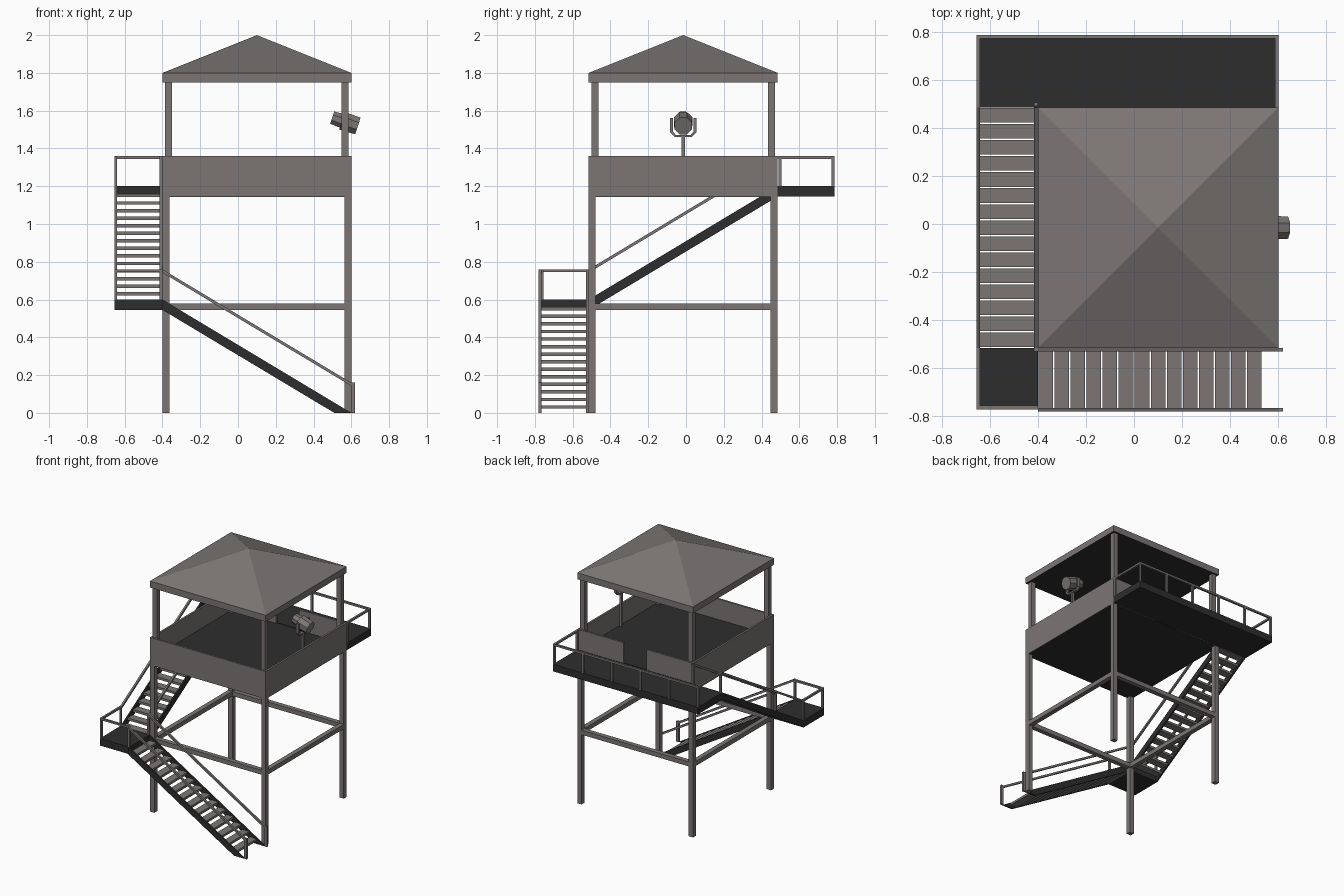
import bpy, bmesh, math
from mathutils import Matrix, Vector

if "Cube" in bpy.data.objects:
    bpy.data.objects.remove(bpy.data.objects["Cube"])


def material(name, rgb):
    m = bpy.data.materials.new(name)
    m.diffuse_color = (*rgb, 1)
    m.use_nodes = True
    m.node_tree.nodes["Principled BSDF"].inputs["Base Color"].default_value = m.diffuse_color
    return m


GREY = material("warm_grey", (0.2, 0.182, 0.175))
DARK = material("dark_deck", (0.027, 0.027, 0.027))


def finish(name, bm, mat=GREY):
    bmesh.ops.recalc_face_normals(bm, faces=bm.faces)
    me = bpy.data.meshes.new(name)
    bm.to_mesh(me)
    bm.free()
    me.materials.append(mat)
    ob = bpy.data.objects.new(name, me)
    bpy.context.collection.objects.link(ob)
    return ob


def add_box(bm, x0, x1, y0, y1, z0, z1):
    m = Matrix.Translation(((x0 + x1) / 2, (y0 + y1) / 2, (z0 + z1) / 2)) \
        @ Matrix.Diagonal((abs(x1 - x0), abs(y1 - y0), abs(z1 - z0), 1))
    bmesh.ops.create_cube(bm, size=1, matrix=m)


def boxes(name, items, mat=GREY):
    bm = bmesh.new()
    for b in items:
        add_box(bm, *b)
    return finish(name, bm, mat)


def add_prism(bm, profile, v0, v1, to_world):
    """Extrude a (u, z) profile across v0..v1."""
    vs = [bm.verts.new(to_world(u, v0, z)) for u, z in profile]
    face = bm.faces.new(vs)
    ext = bmesh.ops.extrude_face_region(bm, geom=[face])["geom"]
    shift = to_world(0, v1, 0) - to_world(0, v0, 0)
    bmesh.ops.translate(bm, vec=shift, verts=[g for g in ext if isinstance(g, bmesh.types.BMVert)])


# Main sizes
X0, X1, Y0, Y1 = -0.40, 0.60, -0.515, 0.485
CX, CY = 0.10, -0.015
FLOOR, TOP, BASE = 1.20, 1.36, 1.145
XL, YB, YF = -0.655, 0.785, -0.77     # outer edges of stairs and balcony
R = 0.015                             # rail thickness
P = 0.037                             # post thickness


def corner_posts(name, inset, z0, z1):
    items = []
    for xa, xb in ((X0 + inset, X0 + inset + P), (X1 - inset - P, X1 - inset)):
        for ya, yb in ((Y0 + inset, Y0 + inset + P), (Y1 - inset - P, Y1 - inset)):
            items.append((xa, xb, ya, yb, z0, z1))
    boxes(name, items)


# Tower frame
corner_posts("legs", 0, 0, BASE)
corner_posts("roof_posts", 0.014, FLOOR, 1.76)
boxes("leg_braces",
      [(X0 + P, X1 - P, y, y + P, 0.545, 0.58) for y in (Y0, Y1 - P)] +
      [(x, x + P, Y0 + P, Y1 - P, 0.545, 0.58) for x in (X0, X1 - P)])

# Cabin floor and parapet, with a doorway in the back wall
T = 0.015
boxes("cabin_floor", [(X0 + 0.005, X1 - 0.005, Y0 + 0.005, Y1 - 0.005, BASE - 0.001, FLOOR)], DARK)
boxes("cabin_walls", [
    (X0, X1, Y0, Y0 + T, BASE, TOP),
    (X0, X0 + T, Y0 + T, Y1 - T, BASE, TOP),
    (X1 - T, X1, Y0 + T, Y1 - T, BASE, TOP),
    (X0, 0.0, Y1 - T, Y1, BASE, TOP),
    (0.2, X1, Y1 - T, Y1, BASE, TOP)])

# Hip roof with dark ceiling
bm = bmesh.new()
add_box(bm, X0, X1, Y0, Y1, 1.75, 1.80)
top = max(bm.faces, key=lambda f: f.calc_center_median().z)
bmesh.ops.poke(bm, faces=[top])
max(bm.verts, key=lambda v: len(v.link_edges) == 4 and v.co.z > 1.79
    and abs(v.co.x - CX) < 0.01).co.z = 2.0
roof = finish("roof", bm)
roof.data.materials.append(DARK)
for p in roof.data.polygons:
    if p.normal.z < -0.9:
        p.material_index = 1

# Balcony and stair landing decks
boxes("balcony_deck", [(XL, X1, Y1, YB, BASE, FLOOR)], DARK)
boxes("stair_landing", [(XL, X0, YF, Y0, 0.545, 0.60)], DARK)

# Balcony railing
xs = [XL + (X1 - R - XL) * i / 5 for i in range(6)]
rail = [(XL, X1, YB - R, YB, TOP - R, TOP)]
rail += [(x, x + R, YB - R, YB, FLOOR, TOP - R) for x in xs]
for x in (XL, X1 - R):
    rail.append((x, x + R, Y1, YB - R, TOP - R, TOP))
    rail.append((x, x + R, Y1 + 0.005, Y1 + 0.005 + R, FLOOR, TOP - R))
rail.append((X0 - R, X0, Y1 + 0.005, Y1 + 0.005 + R, FLOOR, TOP))
boxes("balcony_railing", rail)

# Landing railing
LZ = 0.76
boxes("landing_railing", [
    (XL, X0, YF, YF + R, LZ - R, LZ),
    (XL, XL + R, YF + R, Y0, LZ - R, LZ),
    (XL, XL + R, YF, YF + R, 0.60, LZ - R),
    (X0 - R, X0, YF, YF + R, 0.60, LZ - R),
    (XL, XL + R, Y0 - R, Y0, 0.60, LZ - R),
    (X0 - R, X0, Y0 - R, Y0, 0.60, LZ)])


def flight(name, to_world, z_top, v0, v1, n, on_ground):
    """Flight one unit long, dropping 0.6; u runs downhill, v across."""
    z_end = z_top - 0.6
    bm = bmesh.new()
    low = [(0.91, 0.0), (0, 0.545)] if on_ground else [(1, z_end - 0.055), (0, z_top - 0.055)]
    for v in (v0, v1 - 0.012):
        add_prism(bm, [(0, z_top), (1, z_end)] + low, v, v + 0.012, to_world)
    finish(name + "_stringers", bm, DARK)

    bm = bmesh.new()
    for i in range(1, n + 1):
        a, b, z = (i - 1) / 15 + 0.003, i / 15 - 0.003, z_top - 0.04 * i
        add_prism(bm, [(a, z), (b, z), (b, z - 0.018), (a, z - 0.018)], v0 + 0.012, v1 - 0.012, to_world)
    finish(name + "_treads", bm)

    bm = bmesh.new()
    for v in (v0, v1 - R):
        a, b = z_top + 0.16, z_end + 0.16
        add_prism(bm, [(0, a), (1.01, b - 0.006), (1.01, b - 0.024), (0, a - 0.018)], v, v + R, to_world)
        if on_ground:
            add_prism(bm, [(1.0, 0), (1.02, 0), (1.02, b), (1.0, b)], v, v + R, to_world)
    finish(name + "_handrails", bm)


flight("lower_stairs", lambda u, v, z: Vector((X0 + u, v, z)), 0.60, -0.78, Y0, 14, True)
flight("upper_stairs", lambda u, v, z: Vector((v, Y1 - u, z)), FLOOR, XL, X0, 15, False)

# Searchlight: eight-sided housing tilted downwards
axis = Matrix.Translation((0.57, CY, 1.54)) @ Matrix.Rotation(math.radians(108), 4, 'Y') \
    @ Matrix.Rotation(math.radians(22.5), 4, 'Z')
bm = bmesh.new()
for r0, r1, a, b in ((0.037, 0.041, -0.075, -0.02), (0.053, 0.050, -0.02, 0.068)):
    bmesh.ops.create_cone(bm, cap_ends=True, segments=8, radius1=r0, radius2=r1, depth=b - a,
                          matrix=axis @ Matrix.Translation((0, 0, (a + b) / 2)))
finish("searchlight", bm)

# Searchlight pole and U-shaped yoke
boxes("searchlight_pole", [(0.562, 0.58, CY - 0.009, CY + 0.009, FLOOR, 1.47)])
outer = [(-0.07, 1.56), (-0.07, 1.485), (-0.045, 1.46), (0.045, 1.46), (0.07, 1.485), (0.07, 1.56)]
inner = [(0.055, 1.56), (0.055, 1.49), (0.04, 1.472), (-0.04, 1.472), (-0.055, 1.49), (-0.055, 1.56)]
bm = bmesh.new()
add_prism(bm, outer + inner, 0.56, 0.582, lambda u, v, z: Vector((v, CY + u, z)))
finish("searchlight_yoke", bm)
